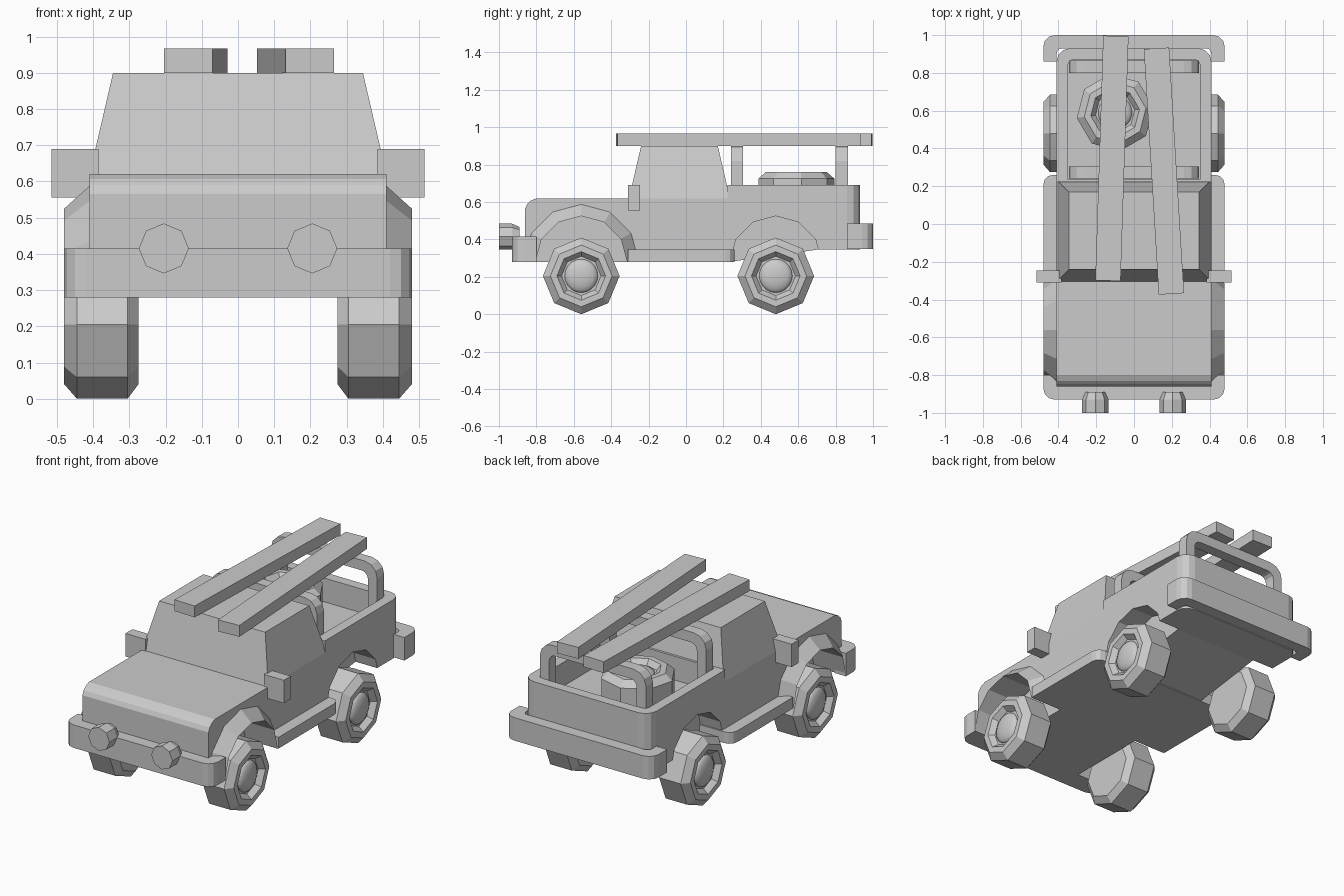
import bpy, bmesh
from math import sin, cos, pi, radians, atan2
from mathutils import Vector

if "Cube" in bpy.data.objects:
    bpy.data.objects.remove(bpy.data.objects["Cube"])


def finish(name, bm, loc=(0, 0, 0), rot=(0, 0, 0)):
    bmesh.ops.remove_doubles(bm, verts=bm.verts, dist=1e-5)
    bmesh.ops.recalc_face_normals(bm, faces=bm.faces)
    me = bpy.data.meshes.new(name)
    bm.to_mesh(me)
    bm.free()
    ob = bpy.data.objects.new(name, me)
    ob.location, ob.rotation_euler = loc, rot
    bpy.context.collection.objects.link(ob)
    return ob


def prism(name, pts, axis, lo, hi):
    """Extrude a 2D outline along an axis (0=x, 1=y, 2=z)."""
    bm = bmesh.new()

    def vert(p, d):
        c = list(p)
        c.insert(axis, d)
        return bm.verts.new(c)
    a = [vert(p, lo) for p in pts]
    b = [vert(p, hi) for p in pts]
    bm.faces.new(a)
    bm.faces.new(b)
    for i in range(len(pts)):
        j = (i + 1) % len(pts)
        bm.faces.new((a[i], a[j], b[j], b[i]))
    return finish(name, bm)


def box(name, x0, x1, y0, y1, z0, z1):
    return prism(name, [(x0, y0), (x1, y0), (x1, y1), (x0, y1)], 2, z0, z1)


def arch(w, base, top, r, n=3):
    """Open path with two rounded corners; base and top are along the second axis."""
    s = 1 if top > base else -1
    arc = [(w - r + r * cos(t), top - s * r + s * r * sin(t))
           for t in [pi / 2 * i / n for i in range(n + 1)]]
    half = [(w, base)] + arc
    return half + [(-x, y) for x, y in reversed(half)]


def u_shape(w, base, top, thick, r):
    s = 1 if top > base else -1
    return arch(w, base, top, r) + arch(w - thick, base, top - s * thick, r * 0.5)[::-1]


def lathe(name, profile, n, loc, rot=(0, 0, 0)):
    """Revolve (x, radius) points around the x axis, with both ends closed."""
    bm = bmesh.new()
    rings = [[bm.verts.new((x, r * sin(2 * pi * i / n), r * cos(2 * pi * i / n)))
              for i in range(n)] for x, r in profile]
    for a, b in zip(rings, rings[1:]):
        for i in range(n):
            j = (i + 1) % n
            bm.faces.new((a[i], a[j], b[j], b[i]))
    bm.faces.new(rings[0])
    bm.faces.new(rings[-1])
    return finish(name, bm, loc, rot)


def cut(ob, cutter):
    m = ob.modifiers.new("cut", "BOOLEAN")
    m.operation, m.solver, m.object = "DIFFERENCE", "EXACT", cutter
    cutter.hide_render = True
    cutter.display_type = "WIRE"


FRONT, REAR, ARCH_Z, ARCH_R = -0.56, 0.48, 0.28, 0.245

# Hull with rounded hood nose
hull = prism("hood_and_hull", [(-.86, .28), (-.86, .565), (-.848, .59), (-.83, .607), (-.80, .62),
                               (.235, .62), (.235, .28)], 0, -.41, .41)

# Cab with sloping windows
bm = bmesh.new()
low = [bm.verts.new((x, y, .62)) for x, y in [(-.41, -.305), (.41, -.305), (.41, .235), (-.41, .235)]]
top = [bm.verts.new((x, y, .90)) for x, y in [(-.345, -.24), (.345, -.24), (.345, .17), (-.345, .17)]]
bm.faces.new(low)
bm.faces.new(top)
for i in range(4):
    j = (i + 1) % 4
    bm.faces.new((low[i], low[j], top[j], top[i]))
finish("cab", bm)

# Open cargo bed with rounded rear corners
bed = prism("cargo_bed", arch(.41, .222, .93, .07), 2, .345, .69)
cut(bed, prism("bed_cutter", arch(.35, .236, .87, .03), 2, .55, .8))

# Wheel wells
for x0 in (-.62, .27):
    for y, body in ((FRONT, hull), (REAR, bed), (REAR, hull)):
        cut(body, lathe("wheel_well_cutter", [(0, ARCH_R), (.35, ARCH_R)], 12, (x0, y, ARCH_Z)))

# Sloping rear floor between the wheels
prism("rear_floor", [(.23, .28), (.23, .36), (.86, .36), (.70, .345)], 0, -.27, .27)

# Front fender flares, a wedge section swept over the wheel
for s in (-1, 1):
    bm = bmesh.new()
    n = 6
    section = [(.48, ARCH_R), (.405, .312), (.405, ARCH_R)]
    rings = [[bm.verts.new((s * x, FRONT + r * cos(pi * i / n), ARCH_Z + r * sin(pi * i / n)))
              for x, r in section] for i in range(n + 1)]
    for a, b in zip(rings, rings[1:]):
        for k in range(3):
            m = (k + 1) % 3
            bm.faces.new((a[k], a[m], b[m], b[k]))
    bm.faces.new(rings[0])
    bm.faces.new(rings[-1])
    finish("front_fender", bm)

# Running boards joined under the cab
prism("running_boards", arch(.48, -.31, .26, .05), 2, .279, .345)

# Wrap-around bumpers
prism("front_bumper", u_shape(.48, -.80, -.93, .07, .06), 2, .28, .415)
prism("rear_bumper", u_shape(.48, .86, 1.0, .07, .06), 2, .35, .485)

# Roll bars
for y in (.24, .80):
    prism("roll_bar", u_shape(.345, .55, .90, .06, .08), 1, y, y + .065)

# Wheels and the spare lying in the bed
TYRE = [(0, .165), (.03, .205), (.17, .205), (.205, .165), (.205, .13), (.175, .105)]


def wheel(name, loc, rot):
    ob = lathe(name, TYRE, 8, loc, rot)
    bm = bmesh.new()
    bmesh.ops.create_uvsphere(bm, u_segments=16, v_segments=10, radius=.09)
    bmesh.ops.scale(bm, vec=(.35, 1, 1), verts=bm.verts)
    bmesh.ops.translate(bm, vec=(.173, 0, 0), verts=bm.verts)
    for f in bm.faces:
        f.smooth = True
    finish(name + "_hub", bm, loc, rot)


for y in (FRONT, REAR):
    wheel("right_wheel", (.275, y, .205), (0, 0, 0))
    wheel("left_wheel", (-.275, y, .205), (0, 0, pi))
wheel("spare_wheel", (-.10, .59, .555), (0, -pi / 2, radians(8)))

for s in (-1, 1):
    # Headlights
    lathe("headlight", [(0, .052), (.04, .069), (.11, .069)], 8, (s * .205, -.89, .415), (0, 0, -pi / 2))
    # Side mirrors
    box("side_mirror", *sorted((s * .385, s * .515)), -.31, -.245, .555, .69)

# Planks lying on the roof, from front centre to back centre
for (x0, y0), (x1, y1) in (((-.138, -.30), (-.096, .995)), ((.198, -.37), (.119, .93))):
    d = Vector((x1 - x0, y1 - y0))
    h = d.length / 2
    plank = box("roof_plank", -.067, .067, -h, h, .90, .967)
    plank.location = ((x0 + x1) / 2, (y0 + y1) / 2, 0)
    plank.rotation_euler.z = -atan2(d.x, d.y)
